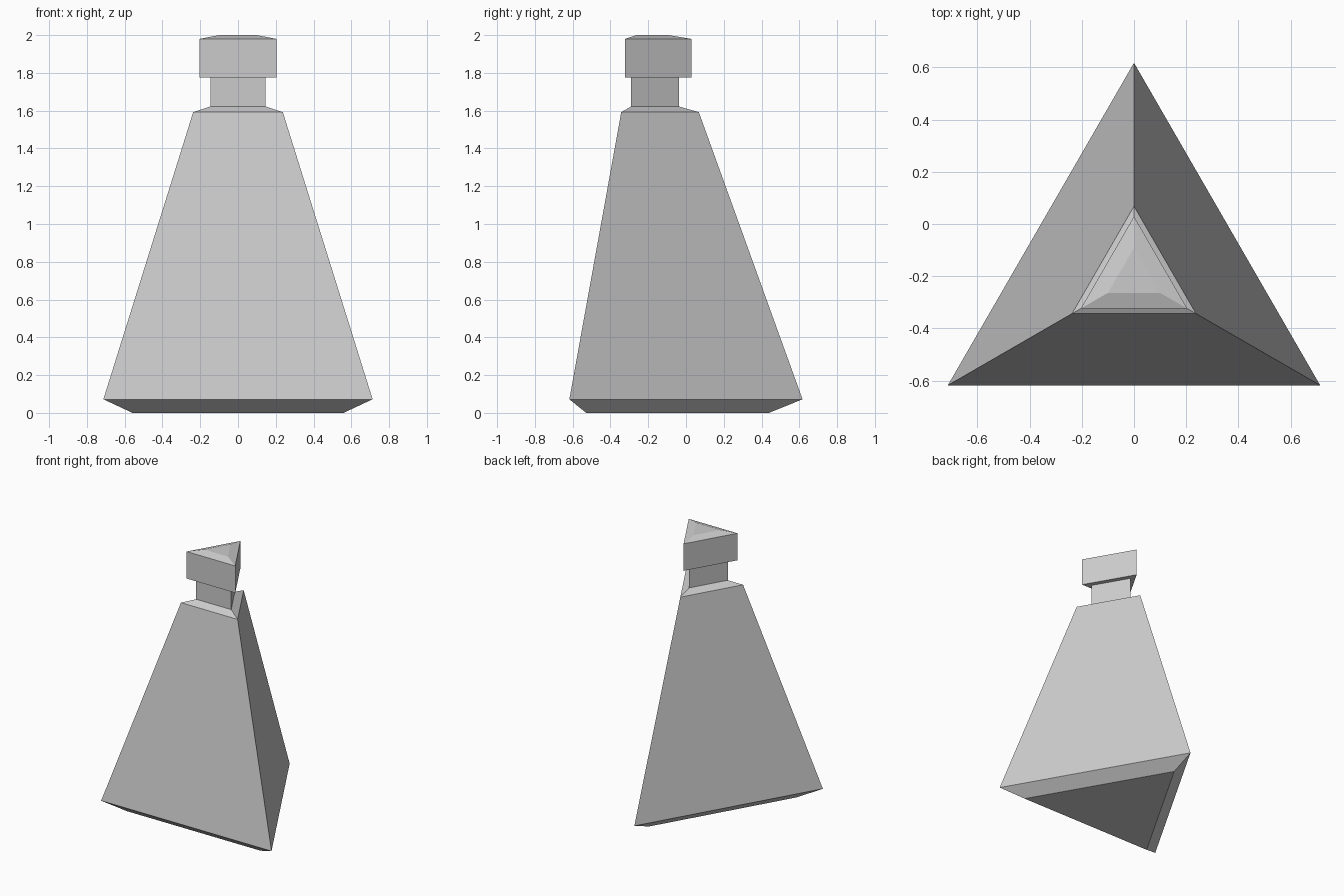
import bpy, bmesh
from math import sin, cos, pi

if "Cube" in bpy.data.objects:
    bpy.data.objects.remove(bpy.data.objects["Cube"])

AXIS_Y = -0.206  # centre of the triangular sections


def loft(name, sections):
    """Stack equilateral triangles given as (circumradius, z) and cap both ends."""
    bm = bmesh.new()
    rings = []
    for r, z in sections:
        rings.append([bm.verts.new((r * cos(a), AXIS_Y + r * sin(a), z))
                      for a in (pi / 2 + i * 2 * pi / 3 for i in range(3))])
    for low, high in zip(rings, rings[1:]):
        for i in range(3):
            j = (i + 1) % 3
            bm.faces.new((low[i], low[j], high[j], high[i]))
    bm.faces.new(rings[0][::-1])
    bm.faces.new(rings[-1])
    bmesh.ops.recalc_face_normals(bm, faces=bm.faces)
    mesh = bpy.data.meshes.new(name)
    bm.to_mesh(mesh)
    bm.free()
    obj = bpy.data.objects.new(name, mesh)
    bpy.context.collection.objects.link(obj)
    return obj


# Flask body with chamfered foot, sloped shoulder and neck
loft("bottle_body", [(0.645, 0), (0.823, 0.072), (0.274, 1.592),
                     (0.169, 1.622), (0.169, 1.776)])

# Stopper with bevelled top
loft("stopper", [(0.235, 1.776), (0.235, 1.98), (0.115, 2.0)])
